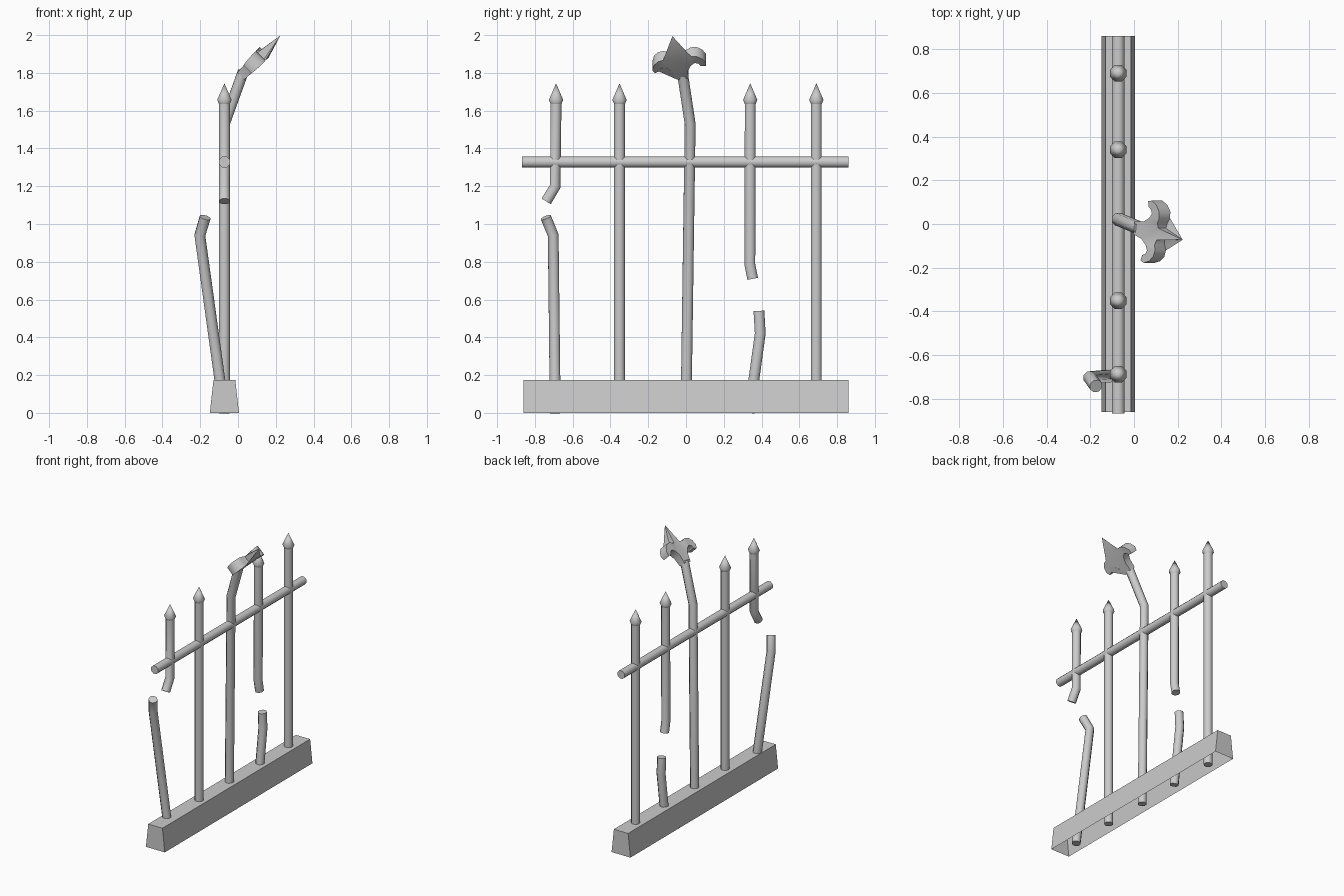
import bpy, bmesh, math
from mathutils import Vector

if "Cube" in bpy.data.objects:
    bpy.data.objects.remove(bpy.data.objects["Cube"])

X = -0.072   # fence line
R = 0.031    # bar radius
SIDES = 8


def finish(bm, name, smooth=True):
    me = bpy.data.meshes.new(name)
    bm.to_mesh(me)
    bm.free()
    ob = bpy.data.objects.new(name, me)
    bpy.context.collection.objects.link(ob)
    if smooth:
        bpy.ops.object.select_all(action='DESELECT')
        ob.select_set(True)
        bpy.context.view_layer.objects.active = ob
        bpy.ops.object.shade_smooth_by_angle(angle=math.radians(50))
    return ob


def tube(name, path, radii=None):
    """Sweep a round section along a path; radius 0 makes a point."""
    pts = [Vector(p) for p in path]
    radii = radii or [R] * len(pts)
    bm = bmesh.new()
    rings = []
    for i, (p, r) in enumerate(zip(pts, radii)):
        a = (p - pts[i - 1]).normalized() if i else Vector()
        b = (pts[i + 1] - p).normalized() if i < len(pts) - 1 else Vector()
        t = (a + b).normalized()
        ref = Vector((1, 0, 0))
        v = t.cross(ref).normalized()
        u = v.cross(t)
        if r == 0:
            rings.append([bm.verts.new(p)])
            continue
        rings.append([bm.verts.new(p + r * (u * math.cos(k) + v * math.sin(k)))
                      for k in (math.tau * (j + 0.5) / SIDES for j in range(SIDES))])
    for lo, hi in zip(rings, rings[1:]):
        for j in range(SIDES):
            k = (j + 1) % SIDES
            if len(hi) == 1:
                bm.faces.new((lo[j], lo[k], hi[0]))
            else:
                bm.faces.new((lo[j], lo[k], hi[k], hi[j]))
    for ring in (rings[0], rings[-1]):
        if len(ring) > 1:
            bm.faces.new(ring)
    bmesh.ops.recalc_face_normals(bm, faces=bm.faces)
    return finish(bm, name)


def spike(name, y):
    tube(name, [(X, y, 1.635), (X, y, 1.657), (X, y, 1.745)], [R, 0.041, 0])


# Stone footing: tapered and open underneath
bm = bmesh.new()
bmesh.ops.create_cube(bm, size=1)
for v in bm.verts:
    top = v.co.z > 0
    half = 0.058 if top else 0.077
    v.co = Vector((X + math.copysign(half, v.co.x),
                   math.copysign(0.86, v.co.y), 0.173 if top else 0))
bm.normal_update()
bmesh.ops.delete(bm, geom=[f for f in bm.faces if f.normal.z < -0.9], context='FACES_ONLY')
finish(bm, "footing", smooth=False)

# Horizontal rail
tube("rail", [(X, -0.868, 1.328), (X, 0.86, 1.328)])

# Whole bars
for i, y in enumerate((-0.352, 0.69)):
    tube(f"straight_bar_{i}", [(X, y, 0), (X, y, 1.645)])

# Broken bars: hanging upper pieces and standing stumps
tube("broken_bar_upper_a", [(X, -0.74, 1.12), (X, -0.692, 1.20), (X, -0.688, 1.645)])
tube("broken_bar_lower_a", [(X, -0.692, 0), (-0.202, -0.703, 0.94), (-0.174, -0.742, 1.035)])
tube("broken_bar_upper_b", [(X, 0.353, 0.71), (X, 0.338, 0.785), (X, 0.34, 1.645)])
tube("broken_bar_lower_b", [(X, 0.335, 0), (X, 0.393, 0.42), (X, 0.386, 0.54)])

# Pointed caps
for i, y in enumerate((-0.688, -0.352, 0.34, 0.69)):
    spike(f"spike_{i}", y)

# Bent centre bar
base = Vector((0.022, -0.018, 1.79))
tube("centre_bar", [(X, 0.0, 0), (X, 0.022, 1.53), base + Vector((0.006, -0.002, 0.018))])

# Ornamental head: mirrored outline (across, along, half thickness)
tip = Vector((0.222, -0.072, 1.995))
d = (tip - base).normalized()
length = (tip - base).length
across = (Vector((0, 1, 0)) - d * d.y).normalized()
thick = d.cross(across)
half = [(0.027, 0.15, 0.024), (0.05, 0.148, 0.032), (0.075, 0.158, 0.035),
        (0.105, 0.153, 0.036), (0.13, 0.13, 0.036), (0.145, 0.095, 0.034),
        (0.138, 0.068, 0.03), (0.112, 0.075, 0.03), (0.103, 0.096, 0.032),
        (0.085, 0.104, 0.032), (0.062, 0.09, 0.032), (0.04, 0.055, 0.03),
        (0.03, -0.005, 0.026)]
outline = [(0, length, 0.001)] + half + [(-a, b, c) for a, b, c in reversed(half)]
bm = bmesh.new()
sides = [[bm.verts.new(base + across * a + d * b + thick * c * s) for a, b, c in outline]
         for s in (1, -1)]
n = len(outline)
for j in range(n):
    k = (j + 1) % n
    bm.faces.new((sides[0][j], sides[0][k], sides[1][k], sides[1][j]))
caps = [bm.faces.new(s) for s in sides]
bmesh.ops.triangulate(bm, faces=caps)
bmesh.ops.recalc_face_normals(bm, faces=bm.faces)
finish(bm, "ornamental_head")
